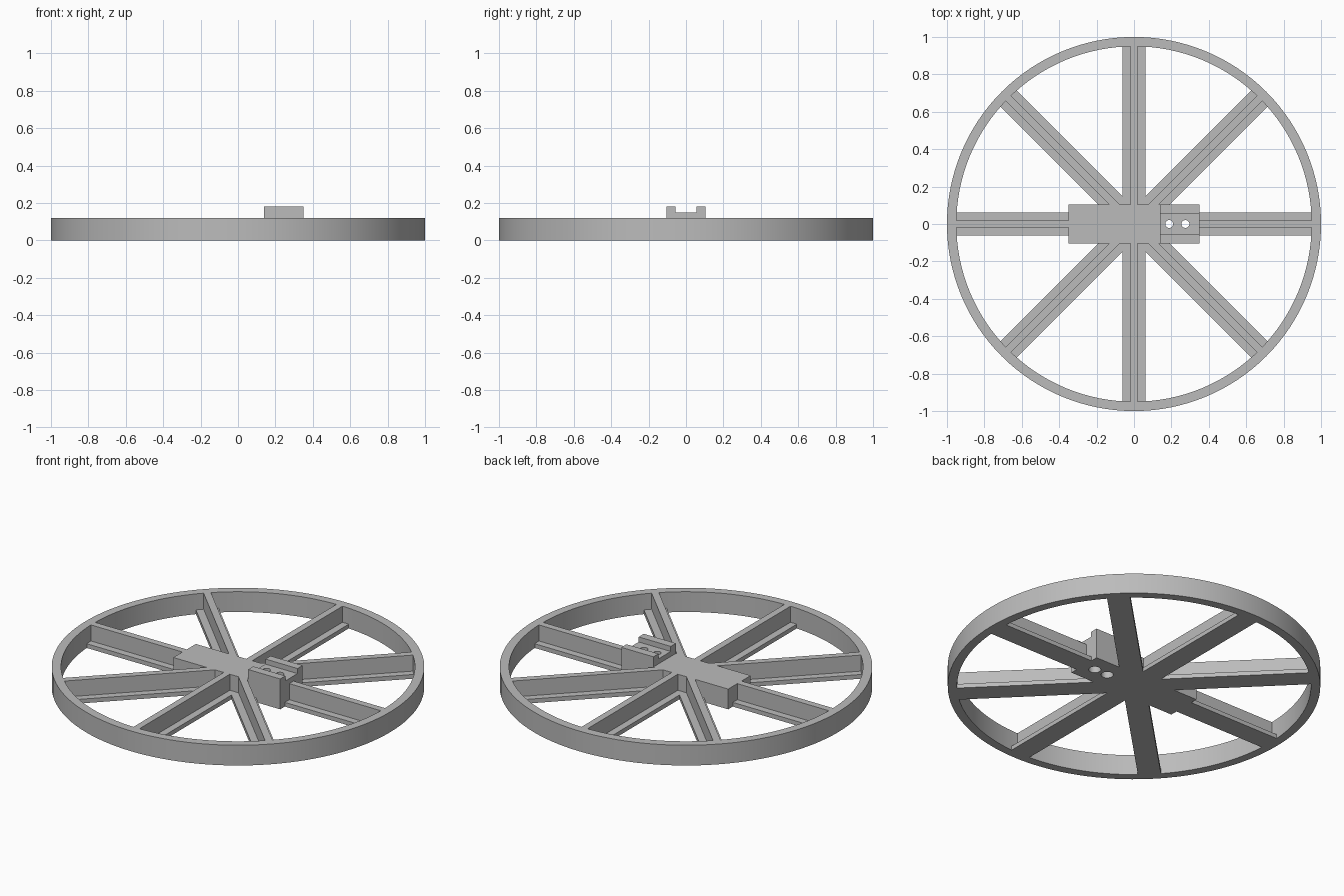
import bpy, bmesh, math
from mathutils import Matrix, Vector

if "Cube" in bpy.data.objects:
    bpy.data.objects.remove(bpy.data.objects["Cube"])

HEIGHT = 0.12
HUB_X, HUB_Y = 0.35, 0.105
CLIP_X = 0.14

grey = bpy.data.materials.new("plain grey")
grey.use_nodes = True
colour = (0.5, 0.5, 0.5, 1)
grey.diffuse_color = colour
grey.node_tree.nodes["Principled BSDF"].inputs["Base Color"].default_value = colour


def add_object(name, bm):
    bmesh.ops.recalc_face_normals(bm, faces=bm.faces)
    mesh = bpy.data.meshes.new(name)
    bm.to_mesh(mesh)
    bm.free()
    mesh.materials.append(grey)
    obj = bpy.data.objects.new(name, mesh)
    bpy.context.collection.objects.link(obj)
    return obj


def select_only(obj):
    bpy.ops.object.select_all(action='DESELECT')
    obj.select_set(True)
    bpy.context.view_layer.objects.active = obj


def extrude_along_x(name, half_profile, start, end, angle=0):
    """Mirror a (y, z) half profile, extrude it along x and turn it about z."""
    outline = half_profile + [(-y, z) for y, z in reversed(half_profile)]
    bm = bmesh.new()
    face = bm.faces.new([bm.verts.new((start, y, z)) for y, z in outline])
    new = bmesh.ops.extrude_face_region(bm, geom=[face])["geom"]
    moved = [v for v in new if isinstance(v, bmesh.types.BMVert)]
    bmesh.ops.translate(bm, verts=moved, vec=(end - start, 0, 0))
    bm.transform(Matrix.Rotation(angle, 4, 'Z'))
    return add_object(name, bm)


# Outer ring
bm = bmesh.new()
corners = [bm.verts.new((r, 0, z)) for r, z in
           ((0.95, 0), (1, 0), (1, HEIGHT), (0.95, HEIGHT))]
loop = [bm.edges.new((corners[i], corners[(i + 1) % 4])) for i in range(4)]
bmesh.ops.spin(bm, geom=corners + loop, cent=(0, 0, 0), axis=(0, 0, 1),
               angle=math.tau, steps=128, use_merge=True)
bmesh.ops.remove_doubles(bm, verts=bm.verts, dist=1e-4)
rim = add_object("rim", bm)
select_only(rim)
bpy.ops.object.shade_smooth_by_angle(angle=math.radians(30))

# Eight spokes, each an upside-down T: wide bottom flange and thin tall web
tee = [(0.062, 0), (0.062, 0.025), (0.02, 0.025), (0.02, HEIGHT)]
for i in range(8):
    start = HUB_X if i % 4 == 0 else (HUB_Y if i % 2 == 0 else 0.085)
    extrude_along_x(f"spoke_{i + 1}", tee, start, 0.96, i * math.tau / 8)

# Hub block, and the raised channel on its left end
extrude_along_x("hub", [(HUB_Y, 0), (HUB_Y, HEIGHT)], -HUB_X, CLIP_X)
channel = extrude_along_x(
    "mounting_channel",
    [(HUB_Y, 0), (HUB_Y, 0.18), (0.057, 0.18), (0.057, 0.15)], CLIP_X, HUB_X)

# Two screw holes, widened from below
for radius, top in ((0.021, 0.3), (0.033, 0.09)):
    bm = bmesh.new()
    for x in (0.188, 0.275):
        bmesh.ops.create_cone(
            bm, cap_ends=True, segments=32, radius1=radius, radius2=radius,
            depth=top + 0.1,
            matrix=Matrix.Translation(Vector((x, 0, (top - 0.1) / 2))))
    cutter = add_object("hole_cutter", bm)
    cutter.hide_render = True
    cut = channel.modifiers.new("holes", 'BOOLEAN')
    cut.operation = 'DIFFERENCE'
    cut.solver = 'EXACT'
    cut.object = cutter
    select_only(channel)
    bpy.ops.object.modifier_apply(modifier=cut.name)
    bpy.data.objects.remove(cutter)
select_only(channel)
bpy.ops.object.shade_smooth_by_angle(angle=math.radians(30))
